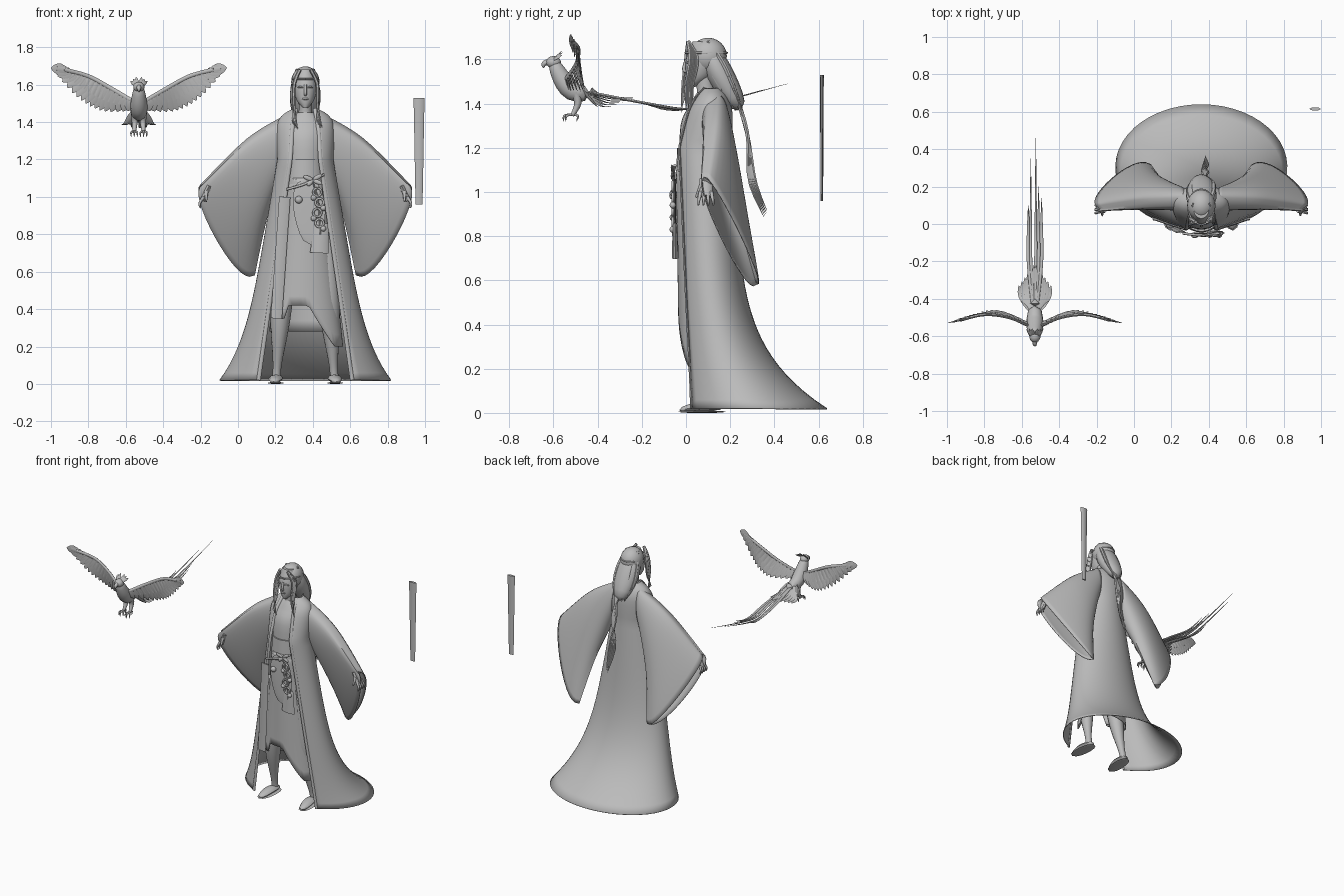
import bpy, math, random
from mathutils import Vector

random.seed(4)
if "Cube" in bpy.data.objects:
    bpy.data.objects.remove(bpy.data.objects["Cube"])

grey = bpy.data.materials.new("plain grey")
grey.use_nodes = True
grey.diffuse_color = (.5, .5, .5, 1)
grey.node_tree.nodes["Principled BSDF"].inputs["Base Color"].default_value = grey.diffuse_color

FIGURE, BIRD, STAFF = (.36, 0, 0), (-.53, 0, 0), (.968, .615, 0)
ACROSS, UPRIGHT, DEPTH = (1, 0, .4), (0, 0, 1), (0, 1, .01)


# Width rules along a tube, from start (zero) to end (one)
def even(t):
    return 1


def taper(t):
    return 1 - .65 * t


def point(t):
    return 1 - t ** 3


def leaf(t):
    return math.sin(math.pi * (.2 + .8 * t))


def egg(t):
    return math.sqrt(max(0, math.sin(math.pi * t)))


def calf(t):
    return 1 - .68 * t + .1 * math.sin(math.tau * t * t)


def turn(steps):
    return [math.tau * k / steps for k in range(steps)]


def loft(name, rings, origin=FIGURE, closed=True, caps=True, mirror=False, thick=0):
    """Skin a list of equally long point rings."""
    n = len(rings[0])
    faces = []
    for start in range(0, n * (len(rings) - 1), n):
        for j in range(n if closed else n - 1):
            k = (j + 1) % n
            faces.append((start + j, start + k, start + n + k, start + n + j))
    if closed and caps:
        last = (len(rings) - 1) * n
        faces += [tuple(reversed(range(n))), tuple(range(last, last + n))]
    mesh = bpy.data.meshes.new(name)
    mesh.from_pydata([tuple(p) for ring in rings for p in ring], [], faces)
    mesh.materials.append(grey)
    obj = bpy.data.objects.new(name, mesh)
    obj.location = origin
    bpy.context.collection.objects.link(obj)
    bpy.ops.object.select_all(action="DESELECT")
    bpy.context.view_layer.objects.active = obj
    obj.select_set(True)
    bpy.ops.object.mode_set(mode="EDIT")
    bpy.ops.mesh.select_all(action="SELECT")
    bpy.ops.mesh.normals_make_consistent(inside=False)
    bpy.ops.object.mode_set(mode="OBJECT")
    bpy.ops.object.shade_smooth_by_angle(angle=math.radians(50))
    if thick:
        obj.modifiers.new("Cloth", "SOLIDIFY").thickness = thick
    if mirror:
        obj.modifiers.new("Mirror", "MIRROR")


def spline(points, steps):
    """Smooth curve through tuples of any length."""
    out = []
    last = len(points) - 1
    for s in range(steps + 1):
        u = s / steps * last
        i = min(int(u), last - 1)
        t = u - i
        a, b, c, d = (points[min(max(i + o, 0), last)] for o in (-1, 0, 1, 2))
        out.append(tuple(q + t / 2 * (r - p + t * (2 * p - 5 * q + 4 * r - w + t * (3 * (q - r) + w - p)))
                         for p, q, r, w in zip(a, b, c, d)))
    return out


def tube(name, points, width, shape=even, flat=1, up=DEPTH, sides=8, steps=10, **options):
    """Tube along a smooth path, flattened along the up direction."""
    path = [Vector(p) for p in spline(points, steps)]
    rings = []
    for i, p in enumerate(path):
        tangent = (path[min(i + 1, steps)] - path[max(i - 1, 0)]).normalized()
        side = tangent.cross(Vector(up)).normalized()
        over = side.cross(tangent) * flat
        r = max(width * shape(i / steps), .001)
        rings.append([p + r * (side * math.cos(a) + over * math.sin(a)) for a in turn(sides)])
    loft(name, rings, **options)


def oval(z, width, front, back, angles):
    """Horizontal cross-section, starting at the front."""
    return [(width * math.sin(a), (front + back) / 2 - (back - front) / 2 * math.cos(a), z) for a in angles]


def body(name, sections):
    loft(name, [oval(*s, turn(28)) for s in spline(sections, 12)])


def ball(name, centre, size, origin=FIGURE):
    bpy.ops.mesh.primitive_uv_sphere_add(segments=20, ring_count=12, location=Vector(origin) + Vector(centre))
    obj = bpy.context.object
    obj.name, obj.scale = name, size
    obj.data.materials.append(grey)
    bpy.ops.object.shade_smooth()


# Long open robe: the skirt and train flare by rule, the shoulders close in to the neck
sections = []
for k in range(30):
    u = 1 - k / 30
    sections.append((.02 + 1.18 * (1 - u), .15 + .2 * u + .11 * u ** 6, .02 * u - .05,
                     .21 + .08 * u + .35 * u ** 5, .08 + .17 * u))
sections += spline([(1.2, .15, -.05, .21, .08), (1.36, .155, 0, .21, .07),
                    (1.43, .13, .04, .19, .06), (1.47, .07, .07, .16, .05)], 12)
rings = []
for z, width, front, back, gap in sections:
    start = math.asin(gap / width)
    sweep = [start + (math.tau - 2 * start) * k / 40 for k in range(41)]
    rings.append(oval(z, width, front, back, sweep))
loft("robe", rings, closed=False, thick=.005)
tube("robe_collar_band", [ring[0] for ring in rings], .011, flat=.5, steps=40, mirror=True)

# Wide hanging sleeves between a top seam and a bottom seam
top = spline([(.09, .12, 1.44), (.3, .11, 1.31), (.54, .08, 1.07)], 14)
low = spline([(.1, .15, 1.2), (.2, .23, .9), (.27, .32, .58)], 14)
rings = []
for i, (t, l) in enumerate(zip(top, low)):
    u = i / 14
    mid, half = (Vector(t) + Vector(l)) / 2, (Vector(t) - Vector(l)) / 2
    puff = Vector((0, .9, .4)) * (.065 + .05 * u - .07 * u * u)
    bulge = Vector((.08, 0, -.02)) * u
    ring = []
    for a in turn(32):
        full = abs(math.sin(a)) ** .7
        ring.append(mid + half * math.cos(a) + puff * math.copysign(full, math.sin(a)) + bulge * full)
    rings.append(ring)
loft("sleeve", rings, caps=False, mirror=True, thick=.005)

# Forearms and hands
tube("forearm", [(.44, .13, 1.1), (.53, .09, 1.04)], .025, mirror=True)
tube("palm", [(.515, .09, 1.06), (.55, .09, .98)], .03, flat=.5, up=ACROSS, mirror=True)
for k in range(4):
    spread = k - 1.5
    y = .09 + .016 * spread
    tube("finger", [(.545, y, 1), (.565, y + spread / 200, .965), (.56, y + spread / 150, .94)],
         .01, taper, mirror=True)
tube("thumb", [(.53, .07, 1.03), (.53, .045, .975)], .012, taper, mirror=True)

# Torso, sash and neck
body("torso", [(1.08, .1, -.03, .16), (1.3, .115, -.025, .17), (1.4, .1, .02, .16), (1.45, .05, .05, .14)])
body("sash", [(1.07, .115, -.045, .17), (1.2, .106, -.04, .17)])
body("neck", [(1.41, .05, .04, .14), (1.45, .036, .05, .13), (1.53, .036, .04, .12)])


# Wrapped skirt with an uneven hem
def hem(x, at_back):
    if at_back:
        return .28
    if x < -.11:
        return .35
    return min(.42, max(.2, .45 - 1.6 * x))


rings = []
for i in range(15):
    row = []
    for a in turn(48):
        drop = i / 14 * (1.1 - hem(math.sin(a) / 5, math.cos(a) < -.1))
        row += oval(1.1 - drop, .112 + .1 * drop, .015 * drop - .045, .18 + .03 * drop, [a])
    rings.append(row)
loft("skirt", rings, caps=False, thick=.005)
tube("side_panel", [(-.11, -.045, 1), (-.155, -.02, .35)], .03, flat=.15)
tube("apron", [(0, -.05, 1.1), (.02, -.05, .95), (.04, -.048, .74)], .085, egg, flat=.06, sides=12)

# Sash knot, cords, pendants and pouch
tube("sash_cord", [(-.1, -.05, 1.04), (0, -.06, 1.07), (.1, -.05, 1.12)], .007)
for dx, dz in ((-.05, .02), (.05, .03), (.05, -.02), (-.03, -.03)):
    tube("bow_loop", [(.04, -.06, 1.09), (.04 + dx, -.065, 1.09 + dz)], .012, egg, flat=.5)
tube("pendant_cord", [(.04, -.06, 1.08), (.07, -.06, .97), (.08, -.06, .8)], .004)
for k in range(4):
    z = .86 + .055 * k
    x = .07 + .006 * (-1) ** k
    loop = [(x + .022 * math.sin(a), -.06, z + .022 * math.cos(a)) for a in turn(16)]
    tube("pendant_ring", loop + loop[:1], .006, steps=16)
    ball("bead", (x + .02 * (-1) ** k, -.06, z - .03), (.015, .014, .015))
ball("large_bead", (-.035, -.06, .985), (.02, .016, .02))
tube("pouch", [(.085, -.05, .86), (.075, -.048, .7)], .05, lambda t: .6 + .4 * math.sqrt(t), flat=.3)

# Legs and feet
tube("leg", [(.1, .07, .85), (.13, .07, .4), (.155, .13, .03)], .075, calf, sides=14, steps=16, mirror=True)
tube("foot", [(.15, .17, .025), (.157, .07, .03), (.168, -.03, .012)], .038, egg, .55, UPRIGHT, mirror=True)
tube("sandal_sole", [(.15, .18, .005), (.168, -.035, .005)], .045, egg, .12, UPRIGHT, mirror=True)

# Head and face
body("head", [(1.475, .012, .01, .04), (1.52, .048, 0, .11), (1.6, .062, 0, .14), (1.68, .04, .03, .12)])
tube("nose", [(0, .002, 1.6), (0, -.01, 1.555), (0, .003, 1.545)], .008)
tube("lips", [(-.018, .006, 1.524), (0, -.002, 1.524), (.018, .006, 1.524)], .006, egg)
tube("eyelid", [(.012, 0, 1.584), (.026, .002, 1.588), (.042, .01, 1.584)], .005, egg, mirror=True)

# Hair cap, swept back mass, loose locks and circlet
ball("hair_cap", (0, .1, 1.615), (.076, .085, .083))
tube("hair_back", [(0, .09, 1.67), (0, .15, 1.54), (0, .25, 1.37)], .082, egg, flat=.75, sides=16)
for k in range(26):
    x, y = random.uniform(-.075, .075), random.uniform(.1, .18)
    tube("hair_lock", [(x * .6, .1, 1.68), (x, y, 1.58), (x, y + .05, 1.47), (x / 2, y / 2 + .17, 1.37)],
         .012, point, sides=6)
for k in range(6):
    s = .006 * k
    tube("front_lock", [(-.03, .01, 1.68), (-.06, s, 1.6), (-.06, s - .015, 1.48), (-.04 - s, -.02, 1.36 + s)],
         .01, point, sides=6)
    tube("side_lock", [(.03, .01, 1.68), (.065, .02 + s, 1.6), (.066, s, 1.48), (.09 - s, s, 1.37)],
         .01, point, sides=6)
for k in range(5):
    s = .007 * (k - 2)
    tube("long_braid", [(.02 + s, .24, 1.4), (.02 - s, .28, 1.25), (.02 + s, .3 + s, 1.05), (.02, .36 + s / 2, .9 + s)],
         .01, point, sides=6)
band = oval(1.63, .07, -.003, .185, turn(24))
tube("circlet", band + band[:1], .005, up=UPRIGHT, steps=24)

# Tapered flat staff
tube("flat_staff", [(0, 0, 1.53), (0, 0, .96)], .03, lambda t: 1 - .4 * t, flat=.3, origin=STAFF)

# Bird body, beak and crest
tube("bird_body", [(0, -.61, 1.61), (0, -.56, 1.51), (0, -.5, 1.45), (0, -.4, 1.45)], .046, egg, sides=14, origin=BIRD)
ball("bird_head", (0, -.6, 1.587), (.03, .034, .028), BIRD)
tube("beak", [(0, -.62, 1.59), (0, -.643, 1.58), (0, -.645, 1.56)], .013, point, origin=BIRD)
for k in range(1, 4):
    tube("crest_feather", [(.007 * k, -.6, 1.6), (.015 * k, -.56, 1.65 - .01 * k)],
         .01, leaf, flat=.3, origin=BIRD, mirror=True)

# Wings made of layered feathers
bone = spline([(.03, -.545, 1.51), (.14, -.5, 1.575), (.27, -.485, 1.645), (.4, -.515, 1.68)], 17)
tips = spline([(.04, -.53, 1.46), (.2, -.46, 1.46), (.34, -.485, 1.54), (.47, -.53, 1.69)], 17)
for b, t in zip(bone, tips):
    tube("wing_feather", [b, t], .03, leaf, flat=.1, sides=6, origin=BIRD, mirror=True)
    cover = Vector(b).lerp(Vector(t), .55)
    tube("covert_feather", [b, cover], .018, flat=.25, sides=6, steps=3, origin=BIRD, mirror=True)
tube("wing_arm", bone, .011, flat=.7, steps=17, origin=BIRD, mirror=True)

# Fan tail and trailing plumes
for k in range(6):
    x, y, z = .006 + .016 * k, -.22 - .022 * k, 1.43 - .008 * k
    tube("tail_feather", [(x / 4, -.45, 1.45), (x * .8, y / 2 - .22, z), (x, y, z)],
         .02, leaf, .12, UPRIGHT, origin=BIRD, mirror=True)
for x, reach in ((.005, .46), (-.022, .35), (.02, .2), (.036, .14), (-.035, .1)):
    tube("tail_plume", [(x / 3, -.43, 1.45), (x, -.2, 1.405), (x, 0, 1.375), (x, reach, 1.375 + reach / 4)],
         .009, point, .7, UPRIGHT, steps=16, origin=BIRD)

# Legs, claws and flank feathers
tube("bird_leg", [(.02, -.5, 1.45), (.022, -.49, 1.4), (.025, -.515, 1.345)], .024, taper, origin=BIRD, mirror=True)
for dx, dy in ((-.016, -.03), (0, -.04), (.016, -.03), (0, .02)):
    tube("claw", [(.025, -.515, 1.35), (.025 + dx, dy - .51, 1.345), (.025 + dx, dy - .515, 1.32)],
         .006, point, origin=BIRD, mirror=True)
for x in (.05, .065, .08):
    tube("flank_feather", [(.02, -.47, 1.46), (x, -.4, 1.385)], .016, leaf, flat=.2, origin=BIRD, mirror=True)
